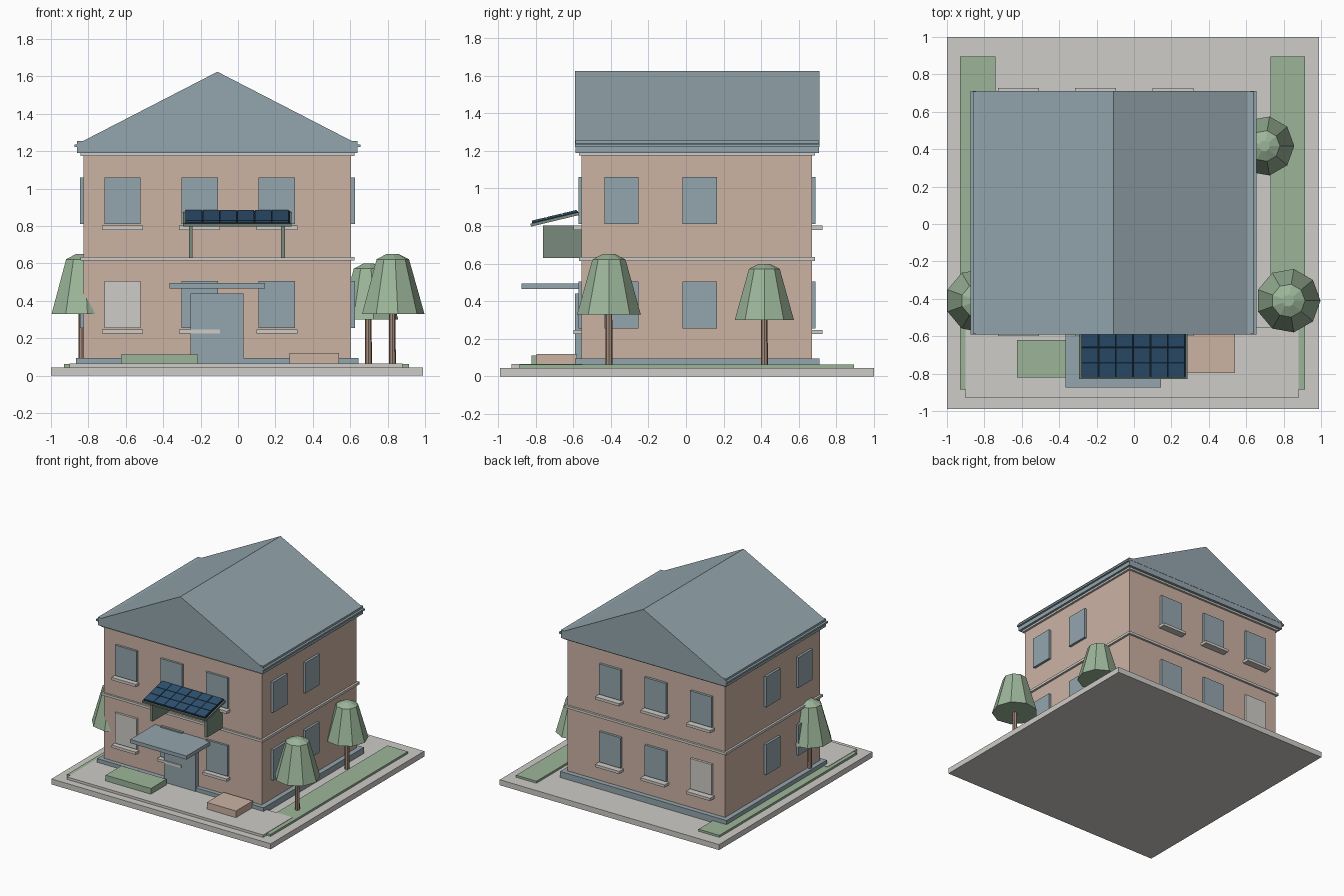
import bpy, bmesh, math
from mathutils import Matrix, Vector

if "Cube" in bpy.data.objects:
    bpy.data.objects.remove(bpy.data.objects["Cube"])


def material(name, r, g, b):
    """Flat material from display values, stored as linear."""
    col = [c / 12.92 if c < 0.04 else ((c + 0.055) / 1.055) ** 2.4 for c in (r, g, b)] + [1]
    m = bpy.data.materials.new(name)
    m.use_nodes = True
    m.diffuse_color = col
    m.node_tree.nodes["Principled BSDF"].inputs["Base Color"].default_value = col
    return m


STONE = material("pale stone", .81, .80, .78)
SLATE = material("blue grey", .58, .65, .68)
WALL = material("warm plaster", .80, .70, .64)
GRASS = material("soft green", .61, .71, .60)
METAL = material("dark green metal", .47, .54, .49)
CELL = material("solar blue", .18, .32, .44)
NAVY = material("dark navy", .10, .15, .20)
BARK = material("bark", .66, .55, .49)


def finish(name, bm, mat):
    bmesh.ops.recalc_face_normals(bm, faces=bm.faces)
    mesh = bpy.data.meshes.new(name)
    bm.to_mesh(mesh)
    bm.free()
    mesh.materials.append(mat)
    ob = bpy.data.objects.new(name, mesh)
    bpy.context.collection.objects.link(ob)
    return ob


def box(name, x, y, z, mat):
    """Box from three (min, max) ranges."""
    bm = bmesh.new()
    lo, hi = Vector((x[0], y[0], z[0])), Vector((x[1], y[1], z[1]))
    place = Matrix.Translation((lo + hi) / 2) @ Matrix.Diagonal((hi - lo).to_4d())
    bmesh.ops.create_cube(bm, size=1, matrix=place)
    return finish(name, bm, mat)


def lathe(name, cx, cy, profile, sides, mat):
    """Flat-sided solid with (radius, height) rings, capped at both ends."""
    bm = bmesh.new()
    rings = [[bm.verts.new((cx + r * math.cos(math.tau * i / sides),
                            cy + r * math.sin(math.tau * i / sides), z))
              for i in range(sides)] for r, z in profile]
    for a, b in zip(rings, rings[1:]):
        for i in range(sides):
            j = (i + 1) % sides
            bm.faces.new((a[i], a[j], b[j], b[i]))
    bm.faces.new(rings[0])
    bm.faces.new(rings[-1])
    return finish(name, bm, mat)


# Ground, lawns and front paving
box("ground_slab", (-1, .99), (-.99, 1), (0, .045), STONE)
box("right_lawn", (-.93, -.74), (-.885, .895), (.04, .062), GRASS)
box("left_lawn", (.73, .915), (-.885, .895), (.04, .062), GRASS)
box("front_paving", (-.9, .88), (-.93, -.55), (.04, .065), STONE)

# House body and bands
box("walls", (-.825, .605), (-.555, .67), (.05, 1.2), WALL)
box("plinth", (-.865, .645), (-.59, .71), (.04, .095), SLATE)
box("floor_band", (-.842, .622), (-.57, .687), (.615, .635), STONE)
box("cornice_band", (-.842, .622), (-.57, .687), (1.175, 1.192), STONE)
box("cornice", (-.86, .64), (-.587, .708), (1.19, 1.255), SLATE)

# Gable roof and side gutters
bm = bmesh.new()
gable = bm.faces.new([bm.verts.new((x, -.59, z)) for x, z in
                      ((-.865, 1.236), (.645, 1.236), (-.11, 1.625))])
ext = bmesh.ops.extrude_face_region(bm, geom=[gable])["geom"]
bmesh.ops.translate(bm, vec=(0, 1.3, 0), verts=[v for v in ext if isinstance(v, bmesh.types.BMVert)])
if not gable.is_valid or len(bm.faces) < 5:
    bmesh.ops.holes_fill(bm, edges=bm.edges)
finish("roof", bm, SLATE)
for side, x in (("right", -.875), ("left", .635)):
    box(side + "_gutter", (x, x + .02), (-.59, .71), (1.222, 1.236), SLATE)

# Windows with sills on the front and back
floors = {"lower": .255, "upper": .81}
for floor, z in floors.items():
    for i, x in enumerate((-.715, -.303, .11)):
        blank = floor == "lower" and i == 0
        for face, y, sill in (("front", (-.573, -.5), (-.6, -.5)), ("back", (.6, .69), (.6, .727))):
            tag = f"{face}_{floor}_{i + 1}"
            box("window_" + tag, (x, x + .195), y, (z, z + .25), STONE if blank else SLATE)
            box("sill_" + tag, (x - .012, x + .207), sill, (z - .03, z - .008), STONE)
    # Plain windows on the sides
    for i, y in enumerate((-.435, -.018)):
        for side, x in (("right", (-.845, -.7)), ("left", (.5, .625))):
            box(f"window_{side}_{floor}_{i + 1}", x, (y, y + .183), (z, z + .25), SLATE)

# Entrance
box("door", (-.255, .03), (-.592, -.5), (.06, .44), SLATE)
box("door_canopy", (-.365, .145), (-.875, -.54), (.465, .495), SLATE)

# Solar awning, built flat with its low front edge as the hinge
tilt = Matrix.Translation((0, -.825, .797)) @ Matrix.Rotation(math.radians(13.5), 4, "X")
awning = [box("awning_tray", (-.293, .287), (0, .272), (0, .016), METAL),
          box("panel_backing", (-.282, .277), (.01, .262), (.016, .022), NAVY)]
for row in range(3):
    for col in range(6):
        x, y = -.28 + col * .0925, .012 + row * .083
        awning.append(box(f"solar_cell_{row + 1}_{col + 1}", (x, x + .088), (y, y + .079),
                          (.02, .03), CELL))
for ob in awning:
    ob.data.transform(tilt)
for side, x in (("right", -.262), ("left", .23)):
    box(side + "_awning_bracket", (x, x + .02), (-.76, -.54), (.63, .802), METAL)

# Planters by the entrance
box("hedge_planter", (-.625, -.215), (-.822, -.62), (.06, .112), GRASS)
box("plaster_planter", (.275, .54), (-.797, -.58), (.06, .12), WALL)

# Trees
for name, x, y, r, z in (("left_front", .825, -.41, .172, .33), ("right_front", -.835, -.41, .172, .33),
                         ("left_back", .697, .417, .16, .30)):
    lathe(name + "_trunk", x, y, ((.019, .04), (.017, z + .05)), 8, BARK)
    h = r * 1.7
    lathe(name + "_foliage", x, y, ((r, z), (r * .52, z + h), (r * .18, z + h * 1.1)), 9, GRASS)
